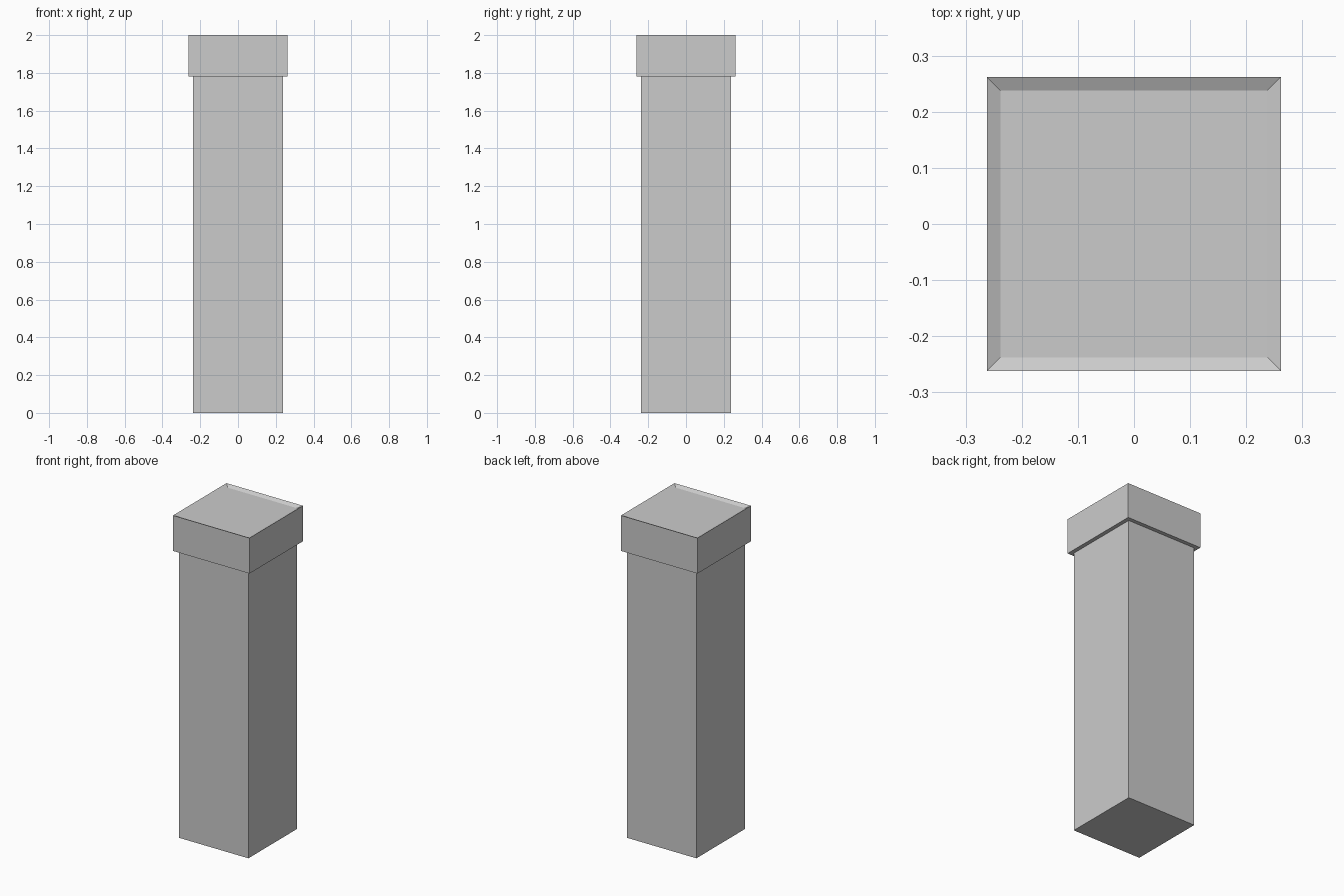
import bpy, bmesh

if "Cube" in bpy.data.objects:
    bpy.data.objects.remove(bpy.data.objects["Cube"])

POST, CAP = 0.2375, 0.262      # half widths
CAP_Z, TOP, DISH = 1.78, 2.0, 0.012


def square_lathe(name, profile):
    """Stack square rings (half width, z), bridge them and close both ends."""
    bm = bmesh.new()
    rings = [[bm.verts.new((sx * r, sy * r, z))
              for sx, sy in ((-1, -1), (1, -1), (1, 1), (-1, 1))]
             for r, z in profile]
    for a, b in zip(rings, rings[1:]):
        for i in range(4):
            j = (i + 1) % 4
            bm.faces.new((a[i], a[j], b[j], b[i]))
    bm.faces.new(rings[0][::-1])
    bm.faces.new(rings[-1])
    bmesh.ops.recalc_face_normals(bm, faces=bm.faces)
    mesh = bpy.data.meshes.new(name)
    bm.to_mesh(mesh)
    bm.free()
    obj = bpy.data.objects.new(name, mesh)
    bpy.context.collection.objects.link(obj)
    return obj


# Square post with an overhanging cap and a shallow dished top
square_lathe("pillar", [
    (POST, 0), (POST, CAP_Z),
    (CAP, CAP_Z), (CAP, TOP),
    (POST, TOP - DISH),
])
